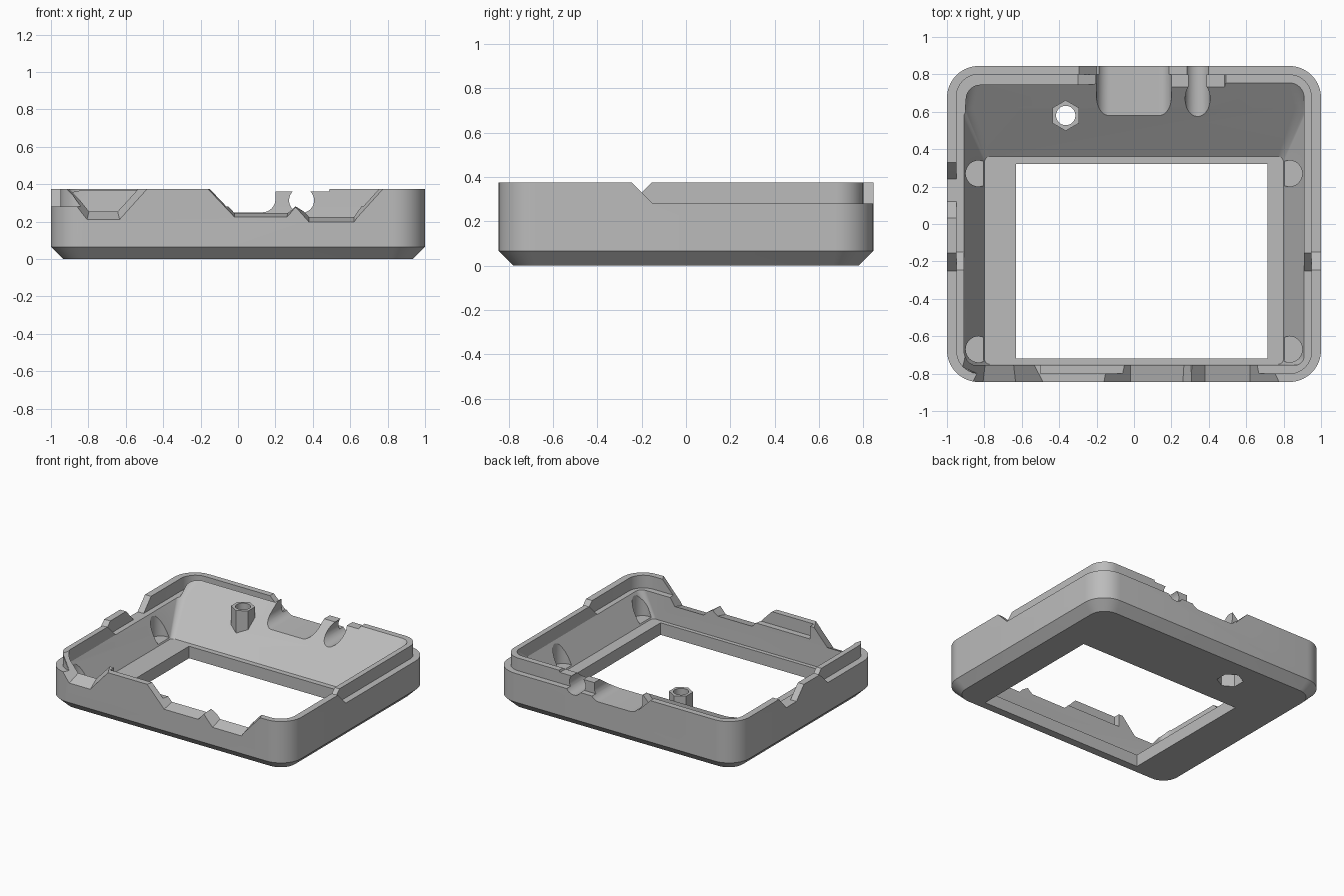
import bpy, bmesh, math

cube = bpy.data.objects.get("Cube")
if cube:
    bpy.data.objects.remove(cube, do_unlink=True)

grey = bpy.data.materials.new("plain grey")
grey.use_nodes = True
grey.diffuse_color = (0.5, 0.5, 0.5, 1)
grey.node_tree.nodes["Principled BSDF"].inputs["Base Color"].default_value = (0.5, 0.5, 0.5, 1)


def loft(name, loops):
    """Solid through closed loops that have equal point counts."""
    bm = bmesh.new()
    rings = [[bm.verts.new(p) for p in loop] for loop in loops]
    n = len(rings[0])
    for a, b in zip(rings, rings[1:]):
        for i in range(n):
            j = (i + 1) % n
            bm.faces.new((a[i], a[j], b[j], b[i]))
    bm.faces.new(rings[0][::-1])
    bm.faces.new(rings[-1])
    bmesh.ops.recalc_face_normals(bm, faces=bm.faces)
    mesh = bpy.data.meshes.new(name)
    bm.to_mesh(mesh)
    bm.free()
    mesh.materials.append(grey)
    obj = bpy.data.objects.new(name, mesh)
    bpy.context.collection.objects.link(obj)
    return obj


def rounded(x0, x1, y0, y1, r, z, steps=10):
    """Rounded rectangle loop at height z."""
    pts = []
    corners = ((x1 - r, y1 - r), (x0 + r, y1 - r), (x0 + r, y0 + r), (x1 - r, y0 + r))
    for k, (cx, cy) in enumerate(corners):
        for i in range(steps + 1):
            a = math.pi / 2 * (k + i / steps)
            pts.append((cx + r * math.cos(a), cy + r * math.sin(a), z))
    return pts


def slab(name, hx, hy, r, z0, z1):
    return loft(name, [rounded(-hx, hx, -hy, hy, r, z) for z in (z0, z1)])


def along_x(pts, x0, x1):
    return loft("cutter", [[(x, y, z) for y, z in pts] for x in (x0, x1)])


def along_y(pts, y0, y1, inner=None):
    return loft("cutter", [[(x, y0, z) for x, z in pts],
                           [(x, y1, z) for x, z in (inner or pts)]])


def column(name, x, y, r, z0, z1, sides, turn=0.0):
    return loft(name, [[(x + r * math.cos(turn + math.tau * i / sides),
                         y + r * math.sin(turn + math.tau * i / sides), z)
                        for i in range(sides)] for z in (z0, z1)])


def subtract(target, *cutters):
    for cutter in cutters:
        cutter.hide_render = True
        mod = target.modifiers.new("cut", 'BOOLEAN')
        mod.operation = 'DIFFERENCE'
        mod.solver = 'EXACT'
        mod.object = cutter
        bpy.context.view_layer.update()
        graph = bpy.context.evaluated_depsgraph_get()
        mesh = bpy.data.meshes.new_from_object(target.evaluated_get(graph))
        target.modifiers.clear()
        target.data = mesh
        bpy.data.objects.remove(cutter, do_unlink=True)
    return target


def zone(lo_bottom, lo_top, hi_bottom, hi_top):
    """Slant-ended strip covering the height of the rim."""
    return [(lo_bottom, 0.27), (hi_bottom, 0.27), (hi_top, 0.41), (lo_top, 0.41)]


# Shell with chamfered bottom edge
shell = loft("case_shell", [
    rounded(-0.935, 0.935, -0.78, 0.78, 0.12, 0),
    rounded(-1, 1, -0.845, 0.845, 0.17, 0.065),
    rounded(-1, 1, -0.845, 0.845, 0.17, 0.375)])

# Cavity with sloped sides and a long slope at the back
cavity = loft("cavity", [
    rounded(-0.80, 0.80, -0.75, 0.36, 0.03, 0.09),
    rounded(-0.91, 0.91, -0.755, 0.62, 0.05, 0.28),
    rounded(-0.91, 0.91, -0.755, 0.755, 0.08, 0.375),
    rounded(-0.91, 0.91, -0.755, 0.755, 0.08, 0.5)])
window = loft("window", [[(-0.63, -0.72, z), (0.715, -0.72, z),
                          (0.715, 0.32, z), (-0.63, 0.32, z)] for z in (-0.1, 0.2)])
subtract(shell, cavity, window)

# Outer half of the rim, removed where the inner lip stands
outer_cut = subtract(slab("outer_cut", 1.2, 1.05, 0.2, 0.28, 0.4),
                     slab("core", 0.95, 0.80, 0.12, 0.2, 0.5))
subtract(outer_cut,
         along_x(zone(-1.5, -1.5, -0.14, -0.28), 0.5, 1.4),
         along_y(zone(-0.72, -0.72, 1.5, 1.5), -1.3, -0.6),
         along_y(zone(-1.5, -1.5, -0.19, -0.33), 0.5, 1.3),
         along_x(zone(0.23, 0.36, 1.5, 1.5), -1.4, -0.5),
         along_x(zone(-0.26, -0.12, 0.13, 0.0), -1.4, -0.5))

# Inner half of the rim, removed where the outer wall stands
inner_cut = subtract(slab("inner_cut", 0.95, 0.80, 0.12, 0.28, 0.4),
                     slab("core", 0.90, 0.745, 0.08, 0.2, 0.5))
subtract(inner_cut,
         along_x(zone(-0.26, -0.12, 1.5, 1.5), 0.5, 1.4),
         along_y(zone(-0.31, -0.17, 1.5, 1.5), 0.5, 1.3),
         along_x(zone(-1.5, -1.5, -0.14, -0.28), -1.4, -0.5),
         along_y(zone(-1.5, -1.5, -0.72, -0.72), -1.3, -0.6))
subtract(shell, outer_cut, inner_cut)

# Side notch
subtract(shell, along_x([(0.01, 0.4), (0.12, 0.28), (0.24, 0.28), (0.35, 0.4)], -1.3, -0.85))

# Three flared front openings
subtract(shell,
         along_y([(-0.97, 0.4), (-0.81, 0.2), (-0.63, 0.2), (-0.45, 0.4)], -0.87, -0.7,
                 [(-0.93, 0.4), (-0.79, 0.28), (-0.65, 0.28), (-0.54, 0.4)]),
         along_y([(-0.19, 0.4), (-0.02, 0.22), (0.26, 0.22), (0.31, 0.28), (0.31, 0.4)], -0.87, -0.7,
                 [(-0.16, 0.4), (-0.02, 0.26), (0.27, 0.26), (0.31, 0.29), (0.31, 0.4)]),
         along_y([(0.30, 0.4), (0.30, 0.28), (0.38, 0.19), (0.62, 0.19), (0.81, 0.4)], -0.87, -0.7,
                 [(0.30, 0.4), (0.30, 0.29), (0.38, 0.24), (0.62, 0.24), (0.73, 0.4)]))

# Back channels: a wide rounded one, a small round one and a lowered lip
wide = [(x, y) for x, y, z in rounded(-0.2, 0.2, 0.25, 0.6, 0.07, 0)]
small = [(0.34 + 0.067 * math.cos(math.tau * i / 32),
          0.314 + 0.067 * math.sin(math.tau * i / 32)) for i in range(32)]
subtract(shell,
         along_y(wide, 0.42, 1.0),
         along_y(small, 0.42, 1.0),
         along_y([(0.1, 0.36), (0.485, 0.36), (0.5, 0.4), (0.1, 0.4)], 0.7, 1.0))

# Round pockets in the corners of the sloped walls
for x in (-0.83, 0.83):
    for y in (-0.67, 0.27):
        subtract(shell, column("pocket", x, y, 0.07, 0.1, 0.36, 32))

# Hex post with a through hole and a nut recess below
px, py = -0.365, 0.58
post = column("screw_post", px, py, 0.082, 0.15, 0.36, 6, math.pi / 6)
subtract(post, column("hole", px, py, 0.052, 0.1, 0.5, 24))
subtract(shell,
         column("hole", px, py, 0.052, -0.1, 0.5, 24),
         column("recess", px, py, 0.09, -0.1, 0.12, 6, math.pi / 6))

# Smooth curved walls, keep the edges sharp
bpy.ops.object.select_all(action='DESELECT')
for obj in (shell, post):
    obj.select_set(True)
bpy.context.view_layer.objects.active = shell
bpy.ops.object.shade_smooth_by_angle(angle=math.radians(25))
